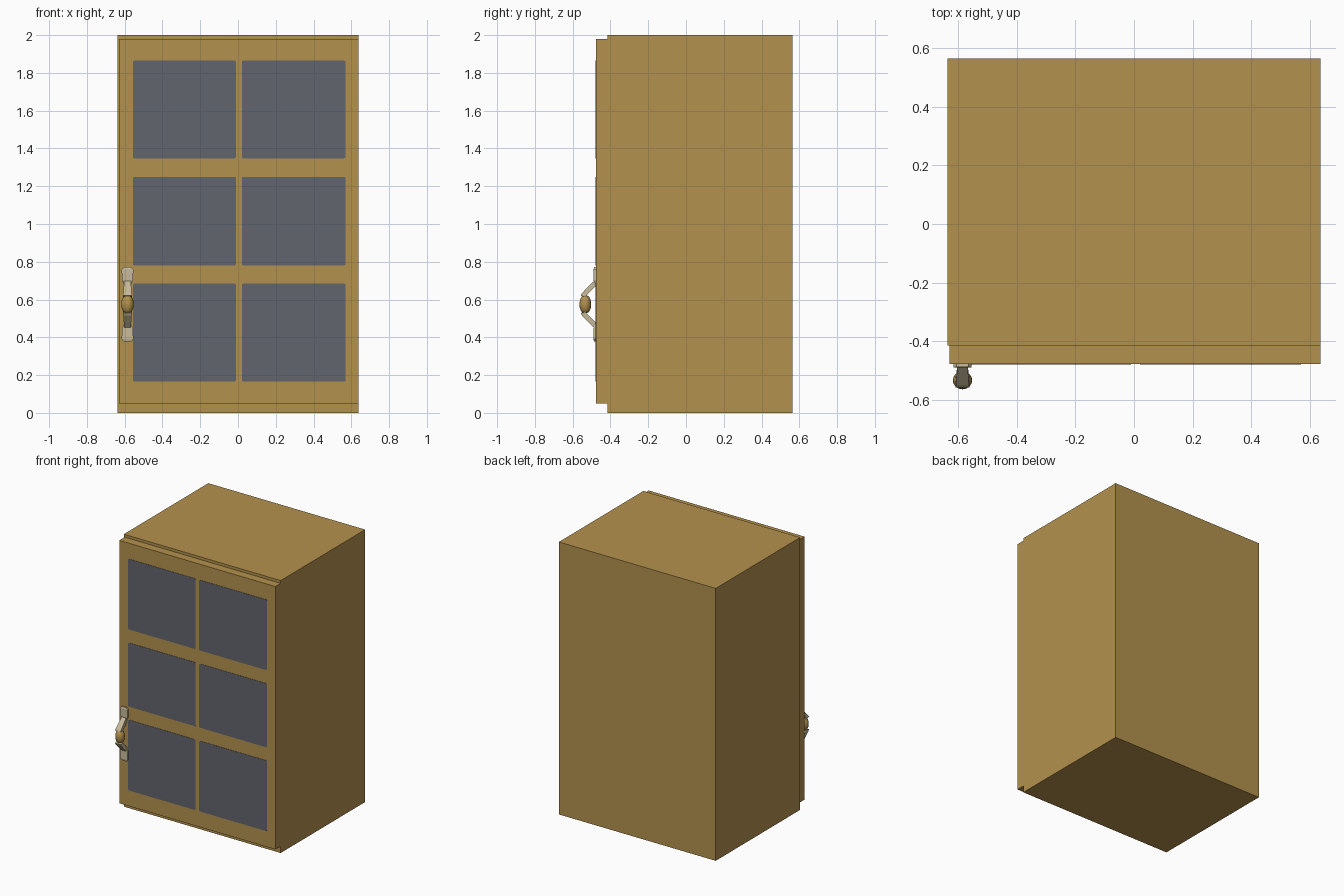
import bpy, bmesh, math
from mathutils import Vector

if "Cube" in bpy.data.objects:
    bpy.data.objects.remove(bpy.data.objects["Cube"])


def material(name, rgb):
    m = bpy.data.materials.new(name)
    m.diffuse_color = (*rgb, 1)
    m.use_nodes = True
    m.node_tree.nodes["Principled BSDF"].inputs["Base Color"].default_value = m.diffuse_color
    return m


WOOD = material("wood", (0.456, 0.283, 0.074))
GLASS = material("dark_glass", (0.120, 0.130, 0.150))
CREAM = material("cream_metal", (0.58, 0.50, 0.33))


def finish(name, bm, mat):
    bmesh.ops.recalc_face_normals(bm, faces=bm.faces)
    me = bpy.data.meshes.new(name)
    bm.to_mesh(me)
    bm.free()
    me.materials.append(mat)
    ob = bpy.data.objects.new(name, me)
    bpy.context.collection.objects.link(ob)
    return ob


def box(name, x, y, z, mat, corner=0):
    bm = bmesh.new()
    bmesh.ops.create_cube(bm, size=1)
    for v in bm.verts:
        v.co = Vector([(a + b) / 2 + c * (b - a) for (a, b), c in zip((x, y, z), v.co)])
    if corner:  # round only the edges running front to back
        edges = [e for e in bm.edges
                 if abs((e.verts[0].co - e.verts[1].co).normalized().y) > 0.9]
        bmesh.ops.bevel(bm, geom=edges, offset=corner, segments=3, profile=0.5, affect='EDGES')
    return finish(name, bm, mat)


def loft(name, sections, mat):
    """Tapered bar through rectangles: (front y, back y, front z, back z, half width)."""
    bm = bmesh.new()
    rings = []
    for yf, yb, zf, zb, w in sections:
        rings.append([bm.verts.new(p) for p in (
            (HX - w, yf, zf), (HX + w, yf, zf), (HX + w, yb, zb), (HX - w, yb, zb))])
    for a, b in zip(rings, rings[1:]):
        for i in range(4):
            j = (i + 1) % 4
            bm.faces.new((a[i], a[j], b[j], b[i]))
    bm.faces.new(rings[0])
    bm.faces.new(rings[-1])
    return finish(name, bm, mat)


# Cabinet and door
box("cabinet", (-0.637, 0.637), (-0.415, 0.565), (0, 2), WOOD)
box("door", (-0.63, 0.637), (-0.477, -0.415), (0.05, 1.98), WOOD)

# Window panes, two columns by three rows
for c, xr in enumerate([(-0.557, -0.011), (0.02, 0.57)]):
    for r, zr in enumerate([(0.166, 0.684), (0.781, 1.25), (1.348, 1.865)]):
        box(f"pane_{r}_{c}", xr, (-0.479, -0.474), zr, GLASS, corner=0.008)

# Handle: mirrored pads and arms around a barrel grip
HX, HZ = -0.585, 0.575
for side, s in (("upper", 1), ("lower", -1)):
    loft(f"{side}_handle_pad", [
        (yf, -0.475, HZ + s * d, HZ + s * d, w) for yf, d, w in (
            (-0.487, 0.197, 0.020), (-0.490, 0.183, 0.031),
            (-0.489, 0.125, 0.029), (-0.484, 0.108, 0.020))], CREAM)
    loft(f"{side}_handle_arm", [
        (yf, yb, HZ + s * df, HZ + s * db, w) for yf, yb, df, db, w in (
            (-0.490, -0.476, 0.122, 0.098, 0.018),
            (-0.550, -0.532, 0.060, 0.042, 0.022),
            (-0.558, -0.520, 0.046, 0.036, 0.024))], CREAM)

bm = bmesh.new()
bmesh.ops.create_uvsphere(bm, u_segments=16, v_segments=10, radius=1)
for v in bm.verts:
    z = max(-0.046, min(0.046, v.co.z * 0.052))
    v.co = Vector((HX + v.co.x * 0.033, -0.533 + v.co.y * 0.031, HZ + z))
grip = finish("handle_grip", bm, WOOD)
for p in grip.data.polygons:
    p.use_smooth = True
